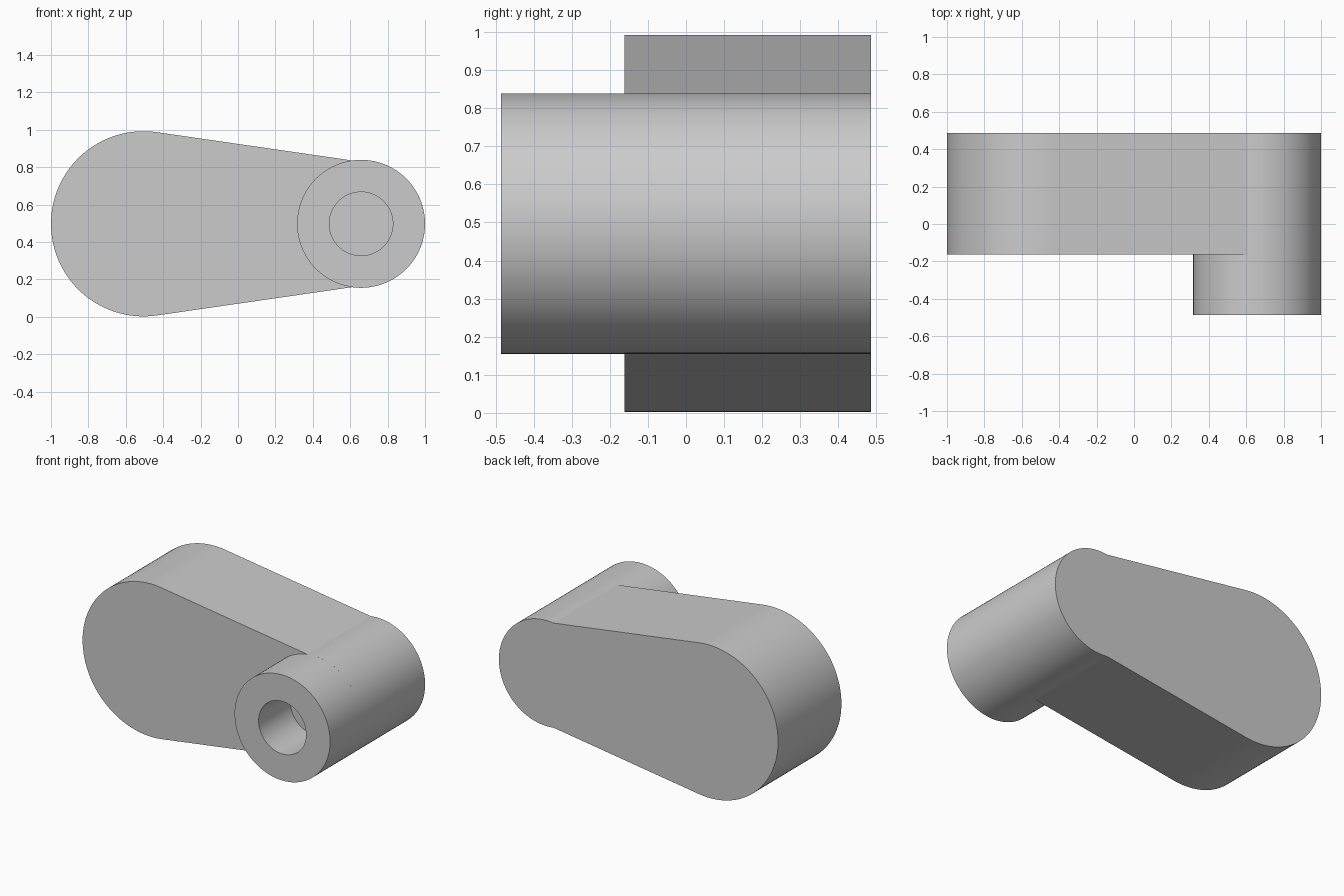
import bpy
import bmesh
from math import sin, cos, radians

cube = bpy.data.objects.get("Cube")
if cube:
    bpy.data.objects.remove(cube, do_unlink=True)

# Main dimensions
MID_Z = 0.497
BIG_X, BIG_R = -0.505, 0.495
SMALL_X, SMALL_R = 0.658, 0.342
HOLE_R = 0.17
FRONT, STEP, BACK = -0.486, -0.162, 0.486

grey = bpy.data.materials.new("light_grey")
grey.use_nodes = True
colour = (0.6, 0.6, 0.6, 1)
grey.diffuse_color = colour
grey.node_tree.nodes["Principled BSDF"].inputs["Base Color"].default_value = colour


def arc(x, r, start, end, steps):
    """Points (x, z) along an arc, angles in degrees."""
    angles = [radians(start + (end - start) * i / steps) for i in range(steps + 1)]
    return [(x + r * cos(a), MID_Z + r * sin(a)) for a in angles]


def loop(bm, points, y):
    return [bm.verts.new((x, y, z)) for x, z in points]


def bridge(bm, a, b):
    for i in range(len(a)):
        j = (i + 1) % len(a)
        bm.faces.new((a[i], a[j], b[j], b[i]))


def finish(bm, name):
    bmesh.ops.recalc_face_normals(bm, faces=bm.faces)
    mesh = bpy.data.meshes.new(name)
    bm.to_mesh(mesh)
    bm.free()
    mesh.materials.append(grey)
    obj = bpy.data.objects.new(name, mesh)
    bpy.context.collection.objects.link(obj)
    bpy.ops.object.select_all(action="DESELECT")
    obj.select_set(True)
    bpy.context.view_layer.objects.active = obj
    bpy.ops.object.shade_smooth_by_angle(angle=radians(10))


# Tapered arm: large and small round ends joined by straight flanks
outline = arc(BIG_X, BIG_R, 82, 278, 64) + arc(SMALL_X, SMALL_R, -98, 98, 64)
bm = bmesh.new()
front, back = loop(bm, outline, STEP), loop(bm, outline, BACK)
bm.faces.new(front)
bm.faces.new(back)
bridge(bm, front, back)
finish(bm, "arm")

# Hollow boss: the arm's front face forms the floor of its blind hole
outer = arc(SMALL_X, SMALL_R, 0, 360, 96)[:-1]
inner = arc(SMALL_X, HOLE_R, 0, 360, 96)[:-1]
bm = bmesh.new()
rings = [loop(bm, p, y) for p, y in
         ((outer, STEP), (outer, FRONT), (inner, FRONT), (inner, STEP))]
for a, b in zip(rings, rings[1:]):
    bridge(bm, a, b)
# An open sheet: make the outer wall face outward
finish(bm, "boss")
boss = bpy.data.objects["boss"].data
if next(p for p in boss.polygons if p.center.y < FRONT + 0.001).normal.y > 0:
    boss.flip_normals()
